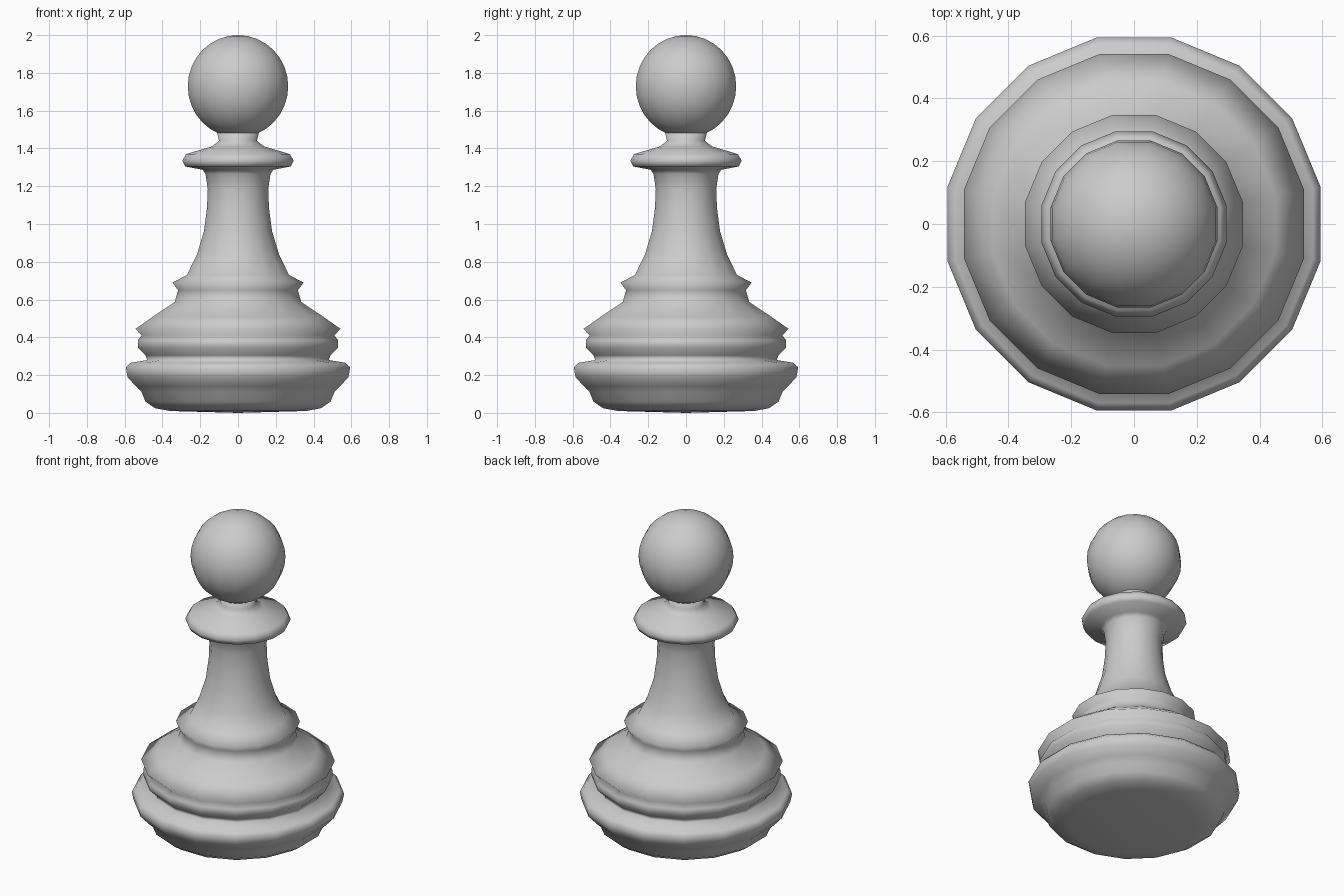
import bpy
import math

SIDES = 16
HALF = math.pi / SIDES
FLAT = math.cos(HALF)  # flat-to-corner ratio of the 16-sided section

cube = bpy.data.objects.get("Cube")
if cube:
    bpy.data.objects.remove(cube, do_unlink=True)

grey = bpy.data.materials.new("light_grey")
grey.use_nodes = True
colour = (0.6, 0.6, 0.6, 1)
grey.diffuse_color = colour
grey.node_tree.nodes["Principled BSDF"].inputs["Base Color"].default_value = colour


def finish(obj):
    obj.data.materials.append(grey)
    for face in obj.data.polygons:
        face.use_smooth = True


def lathe(name, profile):
    """Turn (radius, height) points around z; radius 0 makes a pole."""
    verts, rings, faces = [], [], []
    for r, z in profile:
        count = SIDES if r else 1
        rings.append([len(verts) + i % count for i in range(SIDES)])
        for i in range(count):
            a = HALF * (2 * i + 1)
            verts.append((r / FLAT * math.cos(a), r / FLAT * math.sin(a), z))
    for low, high in zip(rings, rings[1:]):
        for i in range(SIDES):
            j = (i + 1) % SIDES
            quad = (low[i], low[j], high[j], high[i])
            faces.append(tuple(dict.fromkeys(quad)))
    mesh = bpy.data.meshes.new(name)
    mesh.from_pydata(verts, [], faces)
    obj = bpy.data.objects.new(name, mesh)
    bpy.context.collection.objects.link(obj)
    finish(obj)


# Turned body: foot, rings, stem and collar in one profile
foot = [(0, 0), (.36, .01), (.44, .025), (.49, .06), (.51, .11), (.54, .14),
        (.585, .19), (.594, .24), (.57, .265), (.48, .28)]
rings = [(.49, .305), (.53, .345), (.53, .385), (.51, .41), (.542, .445),
         (.45, .51), (.335, .587), (.317, .65), (.347, .69)]
stem = [(.27, .73), (.217, .84), (.18, .963), (.164, 1.085), (.16, 1.185),
        (.172, 1.265), (.187, 1.287)]
collar = [(.28, 1.305), (.295, 1.335), (.275, 1.37), (.14, 1.41), (.1, 1.44),
          (.11, 1.48), (0, 1.5)]
lathe("body", foot + rings + stem + collar)

# Ball head
bpy.ops.mesh.primitive_uv_sphere_add(segments=SIDES, ring_count=16, radius=.271,
                                     location=(0, 0, 1.729), rotation=(0, 0, HALF))
head = bpy.context.object
head.name = "head"
finish(head)
